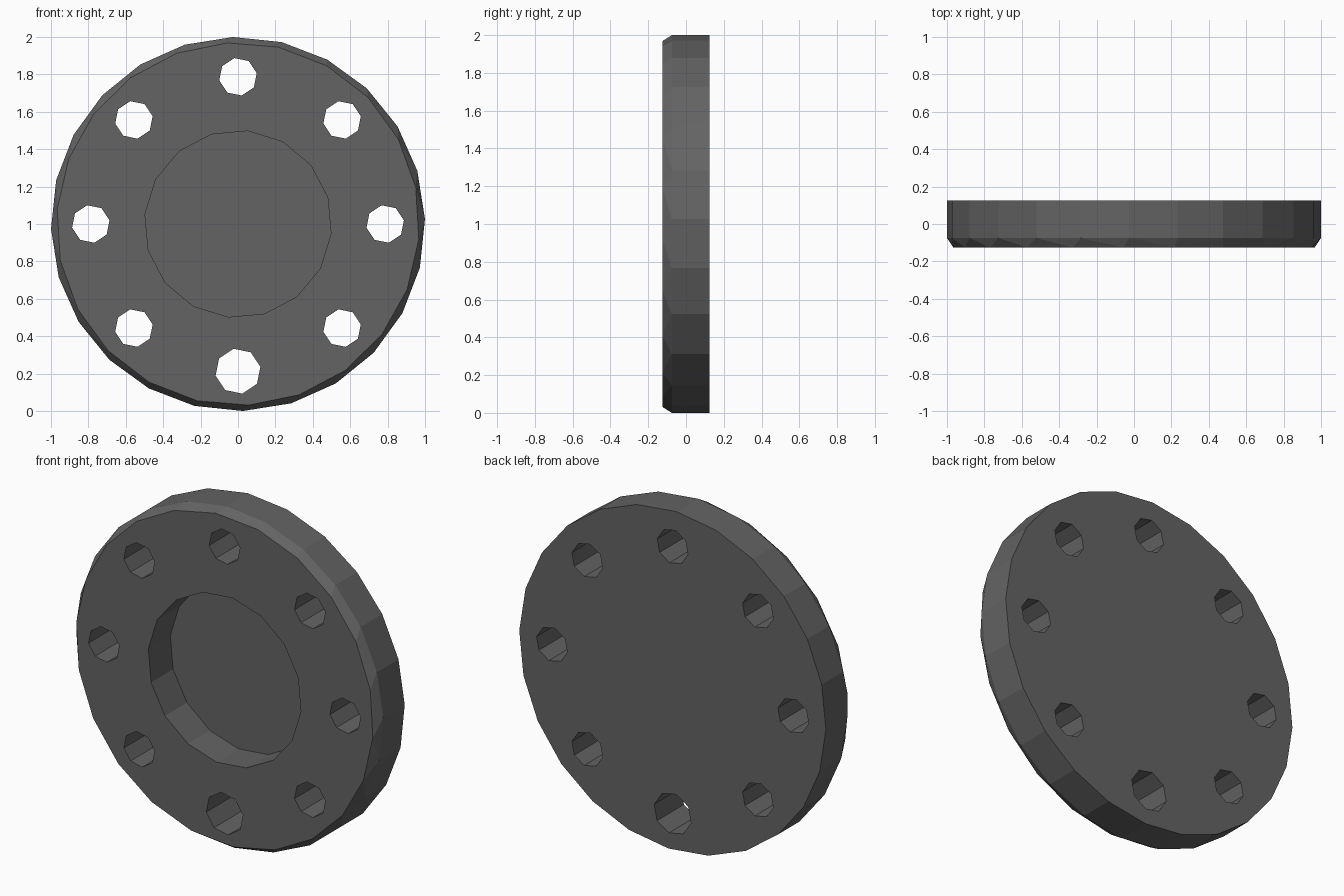
import bpy, bmesh
from math import sin, cos, radians, tau

if "Cube" in bpy.data.objects:
    bpy.data.objects.remove(bpy.data.objects["Cube"])


def ring(bm, n, r, y, offset, cx=0.0, cz=1.0):
    a0 = radians(offset)
    return [bm.verts.new((cx + r * cos(a0 + tau * i / n), y,
                          cz + r * sin(a0 + tau * i / n))) for i in range(n)]


def hull_object(name, rings):
    """Solid convex object spanning a set of polygon rings."""
    bm = bmesh.new()
    for args in rings:
        ring(bm, *args)
    bmesh.ops.convex_hull(bm, input=bm.verts[:])
    bmesh.ops.dissolve_limit(bm, angle_limit=radians(0.5),
                             verts=bm.verts[:], edges=bm.edges[:])
    bmesh.ops.recalc_face_normals(bm, faces=bm.faces[:])
    mesh = bpy.data.meshes.new(name)
    bm.to_mesh(mesh)
    bm.free()
    mesh.materials.append(dark)
    obj = bpy.data.objects.new(name, mesh)
    bpy.context.collection.objects.link(obj)
    return obj


def cut(target, cutter):
    mod = target.modifiers.new("cut", 'BOOLEAN')
    mod.operation = 'DIFFERENCE'
    mod.solver = 'EXACT'
    mod.object = cutter
    cutter.hide_render = True
    bpy.context.view_layer.objects.active = target
    bpy.ops.object.modifier_apply(modifier=mod.name)
    bpy.data.objects.remove(cutter)


# Dark metal
dark = bpy.data.materials.new("dark_metal")
dark.diffuse_color = (0.126, 0.126, 0.126, 1)
dark.use_nodes = True
dark.node_tree.nodes["Principled BSDF"].inputs["Base Color"].default_value = dark.diffuse_color

# Disc with a chamfered front rim
disc = hull_object("flange_disc", [
    (24, 1.0, 0.125, 1.5),
    (24, 1.0, -0.075, 1.5),
    (22, 0.97, -0.125, -4.8),
])

# Blind round recess in the front
cut(disc, hull_object("recess_cutter", [
    (16, 0.5, -0.3, -6),
    (16, 0.5, 0.08, -6),
]))

# Eight bolt holes, the bottom one larger
for i in range(8):
    a = tau * i / 8
    x, z = 0.787 * cos(a), 1 + 0.787 * sin(a)
    r = 0.122 if i == 6 else 0.102
    cut(disc, hull_object("bolt_hole_cutter", [
        (8, r, -0.3, 11, x, z),
        (8, r, 0.3, 11, x, z),
    ]))
